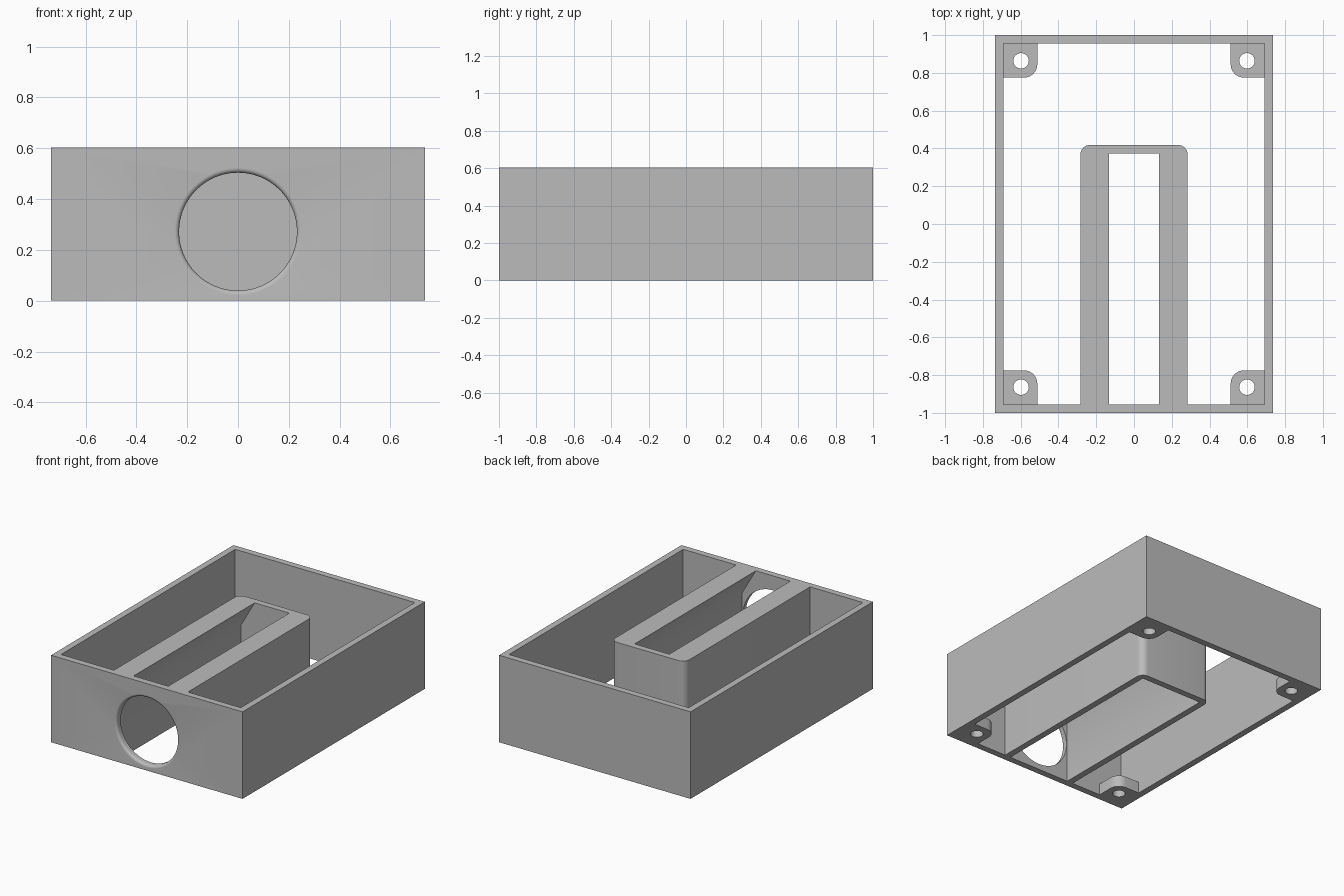
import bpy, bmesh, math
from mathutils import Matrix

cube = bpy.data.objects.get("Cube")
if cube:
    bpy.data.objects.remove(cube, do_unlink=True)

W, L, H = 0.735, 1.0, 0.604      # half width, half length, height
T = 0.045                        # wall thickness

grey = bpy.data.materials.new("plain grey")
grey.use_nodes = True
grey.diffuse_color = (0.5, 0.5, 0.5, 1)
grey.node_tree.nodes["Principled BSDF"].inputs["Base Color"].default_value = (0.5, 0.5, 0.5, 1)


def finish(name, bm):
    bmesh.ops.recalc_face_normals(bm, faces=bm.faces)
    mesh = bpy.data.meshes.new(name)
    bm.to_mesh(mesh)
    bm.free()
    mesh.materials.append(grey)
    obj = bpy.data.objects.new(name, mesh)
    bpy.context.collection.objects.link(obj)
    return obj


def block(name, x0, x1, y0, y1, z0, z1, rounded=None, radius=0.05):
    """Box whose upright edges passing the test 'rounded' are filleted."""
    bm = bmesh.new()
    size = Matrix.Diagonal((x1 - x0, y1 - y0, z1 - z0, 1))
    move = Matrix.Translation(((x0 + x1) / 2, (y0 + y1) / 2, (z0 + z1) / 2))
    bmesh.ops.create_cube(bm, size=1, matrix=move @ size)
    if rounded:
        edges = [e for e in bm.edges
                 if abs(e.verts[0].co.z - e.verts[1].co.z) > 0.01 and rounded(e.verts[0].co)]
        bmesh.ops.bevel(bm, geom=edges, offset=radius, segments=8, profile=0.5, affect='EDGES')
    return finish(name, bm)


def prism_y(name, outline, y0, y1):
    """Extrude an x-z outline along y."""
    bm = bmesh.new()
    face = bm.faces.new([bm.verts.new((x, y0, z)) for x, z in outline])
    new = bmesh.ops.extrude_face_region(bm, geom=[face])["geom"]
    bmesh.ops.translate(bm, vec=(0, y1 - y0, 0),
                        verts=[v for v in new if isinstance(v, bmesh.types.BMVert)])
    return finish(name, bm)


def lathe(name, profile, matrix, steps=64):
    """Closed turned solid from (radius, height) points, placed by a matrix."""
    bm = bmesh.new()
    rings = [[bm.verts.new((r * math.cos(2 * math.pi * i / steps),
                            r * math.sin(2 * math.pi * i / steps), h))
              for i in range(steps)] for r, h in profile]
    for a, b in zip(rings, rings[1:]):
        for i in range(steps):
            j = (i + 1) % steps
            bm.faces.new((a[i], a[j], b[j], b[i]))
    bm.faces.new(rings[0])
    bm.faces.new(rings[-1])
    bm.transform(matrix)
    return finish(name, bm)


def cut(obj, *cutters):
    """Subtract the cutters, then remove them."""
    for c in cutters:
        mod = obj.modifiers.new("cut", 'BOOLEAN')
        mod.operation, mod.solver, mod.object = 'DIFFERENCE', 'EXACT', c
    deps = bpy.context.evaluated_depsgraph_get()
    mesh = bpy.data.meshes.new_from_object(obj.evaluated_get(deps))
    obj.modifiers.clear()
    obj.data = mesh
    for c in cutters:
        bpy.data.objects.remove(c, do_unlink=True)


def smooth(obj):
    bpy.ops.object.select_all(action='DESELECT')
    obj.select_set(True)
    bpy.context.view_layer.objects.active = obj
    bpy.ops.object.shade_smooth_by_angle(angle=math.radians(30))


# Open rectangular frame with a round port, softened at its outer rim
frame = block("outer_frame", -W, W, -L, L, 0, H)
room = block("room_cutter", -W + T, W - T, -L + T, L - T, -0.1, H + 0.1)
port_r, lip = 0.232, 0.018
profile = [(port_r, -0.1)]
for i in range(7):
    a = math.pi / 2 * i / 6
    profile.append((port_r + lip * (1 - math.cos(a)), T - lip + lip * math.sin(a)))
profile.append((port_r + lip, T + 0.1))
to_front = Matrix.Translation((0, -L + T, 0.272)) @ Matrix.Rotation(math.pi / 2, 4, 'X')
port = lathe("port_cutter", profile, to_front)
cut(frame, room, port)
smooth(frame)

# Central sleeve: open below, narrowing to a slot at the top
SX, SY = 0.284, 0.418
sleeve = block("central_sleeve", -SX, SX, -L + T, SY, 0, H, lambda p: p.y > 0)
half = [(SX - T, -0.1), (SX - T, 0.42), (0.133, H), (0.133, H + 0.1)]
outline = half + [(-x, z) for x, z in reversed(half)]
cut(sleeve, prism_y("slot_cutter", outline, -L - 0.1, SY - T))
smooth(sleeve)

# Low corner lugs with screw holes
PX, PY, PH = 0.512, 0.775, 0.08
for sx, side in ((1, "left"), (-1, "right")):
    for sy, end in ((1, "back"), (-1, "front")):
        xs = sorted((sx * PX, sx * (W - T)))
        ys = sorted((sy * PY, sy * (L - T)))
        lug = block(f"{end}_{side}_lug", *xs, *ys, 0, PH,
                    lambda p: abs(p.x) < 0.6 and abs(p.y) < 0.85, 0.07)
        place = Matrix.Translation((sx * 0.598, sy * 0.864, 0))
        cut(lug, lathe("screw_cutter", [(0.041, -0.1), (0.041, PH + 0.1)], place, 32))
        smooth(lug)
